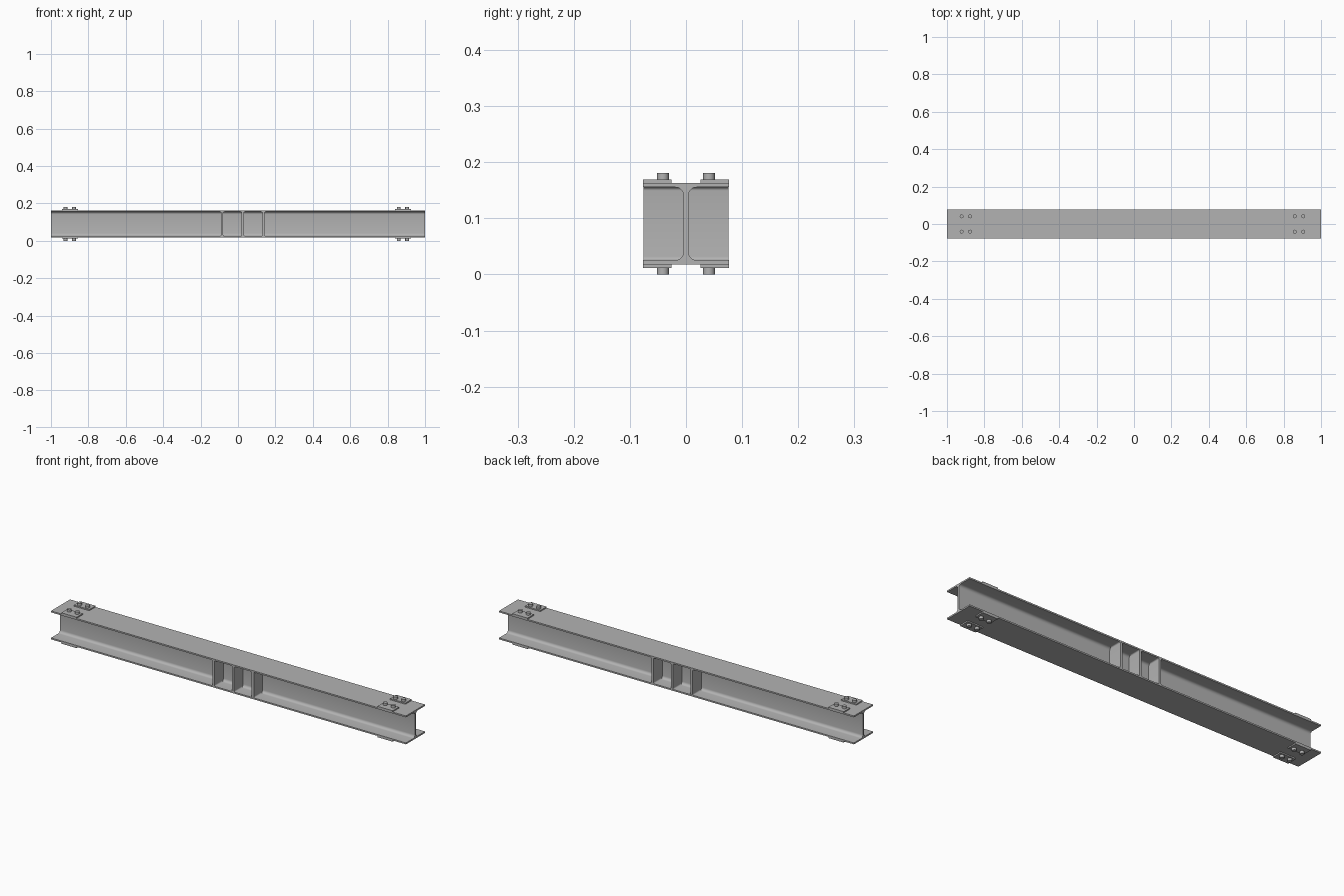
import bpy, bmesh, math
from mathutils import Vector

cube = bpy.data.objects.get("Cube")
if cube:
    bpy.data.objects.remove(cube, do_unlink=True)

steel = bpy.data.materials.new("grey_steel")
steel.use_nodes = True
GREY = (0.45, 0.45, 0.45, 1)
steel.diffuse_color = GREY
steel.node_tree.nodes["Principled BSDF"].inputs["Base Color"].default_value = GREY

MID = 0.0905          # height of the beam axis
HALF_H = 0.0725       # half depth of the section
HALF_W = 0.0765       # half flange width
FLANGE, WEB = 0.0075, 0.0045


def finish(name, bm):
    bmesh.ops.recalc_face_normals(bm, faces=bm.faces)
    mesh = bpy.data.meshes.new(name)
    bm.to_mesh(mesh)
    bm.free()
    obj = bpy.data.objects.new(name, mesh)
    bpy.context.collection.objects.link(obj)
    mesh.materials.append(steel)
    bpy.ops.object.select_all(action='DESELECT')
    obj.select_set(True)
    bpy.context.view_layer.objects.active = obj
    bpy.ops.object.shade_smooth_by_angle(angle=math.radians(35))
    return obj


def extrude(name, points, direction):
    """Closed outline pushed along a direction."""
    bm = bmesh.new()
    face = bm.faces.new([bm.verts.new(p) for p in points])
    new = bmesh.ops.extrude_face_region(bm, geom=[face])["geom"]
    bmesh.ops.translate(bm, vec=direction,
                        verts=[g for g in new if isinstance(g, bmesh.types.BMVert)])
    return finish(name, bm)


def i_quarter(half_w, half_h, flange, web, root):
    """Upper right quarter of an I outline, from flange tip to web."""
    pts = [(half_w, half_h), (half_w, half_h - flange)]
    for i in range(6):
        a = math.pi / 2 * i / 5
        pts.append((web + root - root * math.sin(a),
                    half_h - flange - root + root * math.cos(a)))
    return pts


def i_outline(*size):
    q = i_quarter(*size)
    right = q + [(u, -v) for u, v in reversed(q)]
    return right + [(-u, -v) for u, v in right]


# Rolled beam with root fillets
beam = i_outline(HALF_W, HALF_H, FLANGE, WEB, 0.014)
extrude("beam", [(-1, u, MID + v) for u, v in beam], Vector((2, 0, 0)))

# Web stiffeners on both sides, with small welds at the flanges
inner = HALF_H - FLANGE
weld = i_outline(0.012, inner + 0.001, 0.001, 0.006, 0.006)
for number, x in enumerate((-0.085, 0.026, 0.136), 1):
    for side, y in (("front", -HALF_W + 0.0005), ("back", 0.001)):
        extrude(f"stiffener_{side}_{number}", [(x + u, y, MID + v) for u, v in weld],
                Vector((0, HALF_W - 0.0015, 0)))


# Clamp plates and bolts at both ends, above and below
def box(name, centre, size):
    bm = bmesh.new()
    bmesh.ops.create_cube(bm, size=1)
    for v in bm.verts:
        v.co = Vector(a * b for a, b in zip(v.co, size)) + Vector(centre)
    return finish(name, bm)


def bolt(name, centre, height):
    bm = bmesh.new()
    bmesh.ops.create_cone(bm, cap_ends=True, segments=16, radius1=0.0105,
                          radius2=0.0105, depth=height)
    bmesh.ops.translate(bm, verts=bm.verts, vec=centre)
    return finish(name, bm)


for end, x in (("right", -0.899), ("left", 0.882)):
    for side, sy in (("front", -1), ("back", 1)):
        for level, sz in (("lower", -1), ("upper", 1)):
            tag = f"{end}_{side}_{level}"
            box(f"clamp_plate_{tag}", (x, sy * 0.0513, MID + sz * (HALF_H + 0.003)),
                (0.086, 0.0504, 0.0065))
            for label, dx in (("a", -0.0225), ("b", 0.0225)):
                bolt(f"bolt_{tag}_{label}",
                     (x + dx, sy * 0.041, MID + sz * (HALF_H + 0.009)), 0.018)
